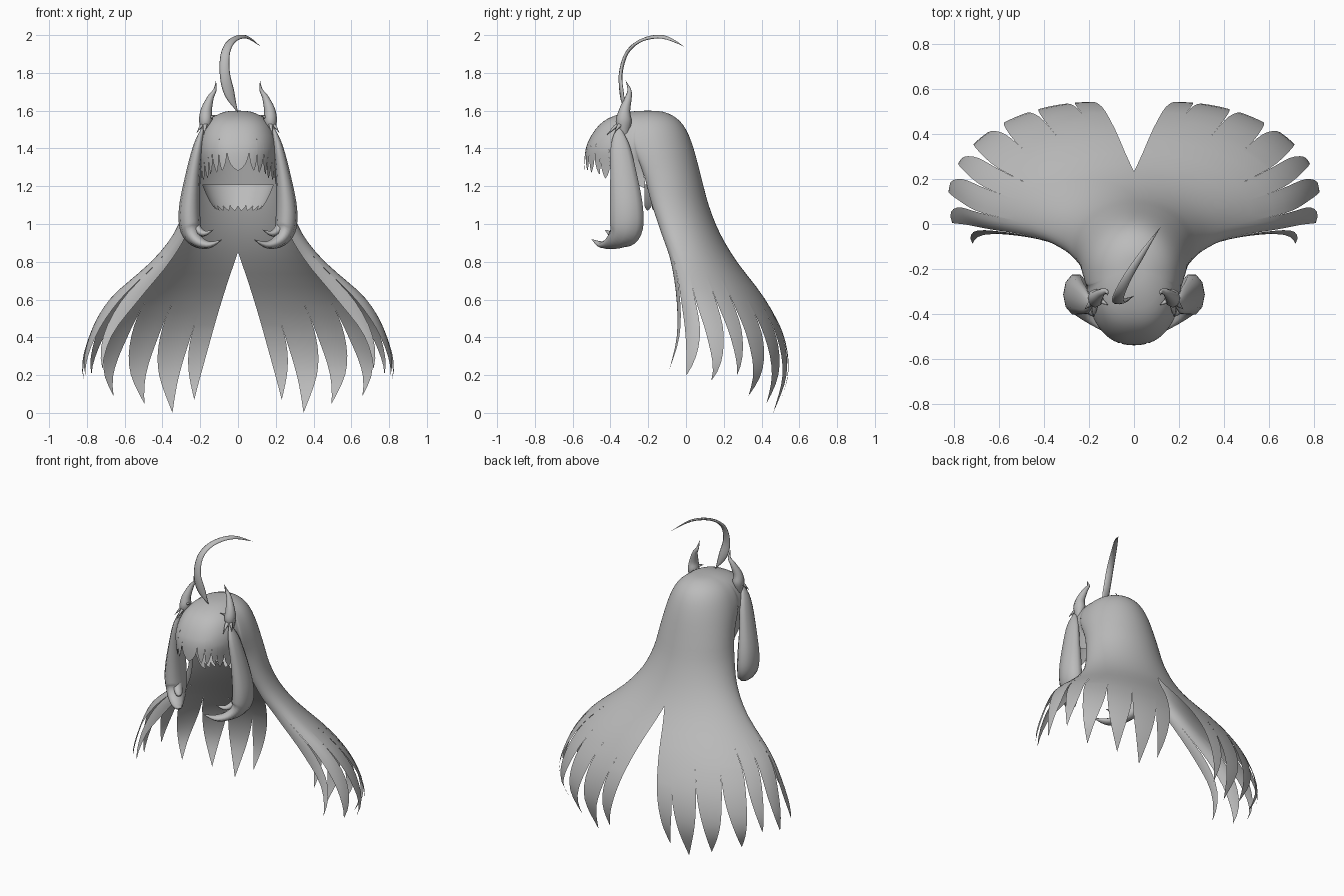
import bpy, bmesh
from math import sin, cos, pi, sqrt
from mathutils import Vector

cube = bpy.data.objects.get("Cube")
if cube:
    bpy.data.objects.remove(cube, do_unlink=True)

grey = bpy.data.materials.new("hair grey")
grey.use_nodes = True
colour = (0.5, 0.5, 0.5, 1)
grey.diffuse_color = colour
grey.node_tree.nodes["Principled BSDF"].inputs["Base Color"].default_value = colour


def spline(keys, s):
    """Smooth interpolation through a list of equal-length tuples."""
    k = max(0, min(int(s), len(keys) - 2))
    f = s - k
    a, b, c, d = (keys[max(0, min(i, len(keys) - 1))] for i in range(k - 1, k + 3))
    return [q + f * ((r - p) / 2 + f * (p - 2.5 * q + 2 * r - w / 2
            + f * (1.5 * (q - r) + (w - p) / 2))) for p, q, r, w in zip(a, b, c, d)]


def finish(name, bm, mirror=True):
    bmesh.ops.remove_doubles(bm, verts=bm.verts, dist=0.0005)
    bmesh.ops.recalc_face_normals(bm, faces=bm.faces)
    for face in bm.faces:
        face.smooth = True
    mesh = bpy.data.meshes.new(name)
    bm.to_mesh(mesh)
    bm.free()
    mesh.materials.append(grey)
    obj = bpy.data.objects.new(name, mesh)
    bpy.context.collection.objects.link(obj)
    if mirror:
        mod = obj.modifiers.new("mirror", 'MIRROR')
        mod.merge_threshold = 0.002


def skin(bm, rows, closed=False):
    """Join rows of points with quads."""
    grid = [[bm.verts.new(p) for p in row] for row in rows]
    n = len(grid[0])
    for r0, r1 in zip(grid, grid[1:]):
        for j in range(n if closed else n - 1):
            k = (j + 1) % n
            bm.faces.new((r0[j], r0[k], r1[k], r1[j]))


def strand(bm, surf, levels, t0, t1, tc, slit, tip, cols=4, steps=10, power=2.0):
    """Strip of a surface that narrows to a point below the slit."""
    spans = [(z, 1) for z in levels if z > slit + 0.01]
    spans += [(slit + (tip - slit) * i / steps, 1 - (i / steps) ** power)
              for i in range(steps + 1)]
    skin(bm, [[surf(tc + (t0 + (t1 - t0) * j / cols - tc) * w, z)
               for j in range(cols + 1)] for z, w in spans])


def sweep(name, keys, ref, sides=8, steps=5, mirror=True):
    """Oval tube through (x, y, z, half width, half depth along ref)."""
    total = (len(keys) - 1) * steps
    pts = [spline(keys, i / steps) for i in range(total + 1)]
    rows = []
    for i, p in enumerate(pts):
        tangent = Vector(pts[min(i + 1, total)][:3]) - Vector(pts[max(i - 1, 0)][:3])
        side = tangent.cross(Vector(ref)).normalized()
        up = side.cross(tangent).normalized()
        rows.append([Vector(p[:3]) + side * cos(a) * max(p[3], 0) + up * sin(a) * max(p[4], 0)
                     for a in (2 * pi * j / sides for j in range(sides))])
    bm = bmesh.new()
    skin(bm, rows, True)
    finish(name, bm, mirror)


# Main hair sections: height, half width, back y, widest y, edge x, edge y, fringe y
SECTIONS = [
    (1.6, 0, -.2, -.2, 0, -.2, -.2),
    (1.594, .07, -.12, -.2, .07, -.22, -.3),
    (1.56, .14, -.05, -.2, .14, -.25, -.41),
    (1.5, .19, 0, -.2, .185, -.27, -.48),
    (1.4, .225, .04, -.18, .21, -.27, -.53),
    (1.25, .25, .08, -.13, .2, -.22, -.54),
    (1.1, .28, .12, -.1, .22, -.18, -.54),
    (.95, .34, .18, -.05, .27, -.13, -.54),
    (.8, .46, .27, 0, .36, -.08, -.54),
    (.6, .68, .42, .05, .52, -.05, -.54),
    (.4, .79, .52, .1, .66, -.05, -.54),
    (.2, .825, .54, .1, .69, -.1, -.54),
    (0, .73, .475, -.03, .62, -.16, -.54),
]


def section_at(z):
    lo, hi = 0, len(SECTIONS) - 1
    for _ in range(24):
        mid = (lo + hi) / 2
        if spline(SECTIONS, mid)[0] > z:
            lo = mid
        else:
            hi = mid
    return spline(SECTIONS, lo)


def hair(t, z):
    """t: 0 back centre, 1 front edge of the long hair, 2 fringe centre."""
    _, wide, back, mid, ex, ey, front = section_at(z)
    d = max(0, .85 - z)
    inner = .36 * d - .1 * d * d
    if t <= .75:
        a = t / .75 * pi / 2
        return (inner + (wide - inner) * sin(a), mid + (back - mid) * cos(a), z)
    if t <= 1:
        a = (t - .75) * 2 * pi
        return (ex + (wide - ex) * cos(a), mid + (ey - mid) * sin(a), z)
    a = min(t - 1, 1) * pi / 2
    return (ex * max(cos(a), 0) ** .8, ey + (front - ey) * sin(a), z)


LEVELS = [spline(SECTIONS, i / 3)[0] for i in range(33)]

# Long back hair, split at the centre and into pointed strands
bm = bmesh.new()
for t0, t1, tc, slit, tip in [
        (0, .08, .01, .44, .07), (.08, .21, .11, .5, 0), (.21, .35, .255, .56, .05),
        (.35, .49, .43, .58, .09), (.49, .61, .56, .68, .2), (.61, .75, .7, .66, .17),
        (.75, .89, .83, .7, .2), (.89, 1, .97, .82, .23)]:
    strand(bm, hair, LEVELS, t0, t1, tc, slit, tip)

# Crown and fringe
for t0, t1, tc, slit, tip in [
        (1, 1.2, 1.03, 1.32, 1.19), (1.2, 1.36, 1.3, 1.34, 1.23),
        (1.36, 1.5, 1.45, 1.38, 1.24), (1.5, 1.6, 1.53, 1.4, 1.26),
        (1.6, 1.73, 1.68, 1.42, 1.27), (1.73, 1.87, 1.78, 1.43, 1.28),
        (1.87, 2, 2, 1.43, 1.28)]:
    strand(bm, hair, LEVELS, t0, t1, tc, slit, tip, steps=8, power=3.5)
finish("main_hair", bm)


# Short layer at the nape with a ragged hem
def nape(t, z):
    k = max(0, (z - 1.06) / .15)
    w = .08 + .11 * sqrt(k)
    a = t * pi / 2
    return (w * sin(a), -.22 + (.1 + .1 * k) * cos(a), z)


bm = bmesh.new()
for i in range(5):
    strand(bm, nape, (1.21, 1.18, 1.15, 1.12), i / 5, (i + 1) / 5, (i + .5) / 5,
           1.1, 1.07, cols=3, steps=4)
finish("nape_hair", bm)

# Side locks with curled ends
sweep("side_lock", [
    (.18, -.36, 1.53, 0, 0), (.21, -.35, 1.42, .024, .05), (.24, -.33, 1.25, .04, .075),
    (.257, -.315, 1.08, .056, .092), (.25, -.32, .97, .055, .09),
    (.215, -.37, .91, .035, .06), (.15, -.44, .89, .018, .03), (.08, -.5, .92, 0, 0)],
    (0, 1, 0), sides=10)
sweep("side_lock_curl", [
    (.24, -.3, 1.06, .02, .03), (.22, -.34, .98, .025, .035),
    (.18, -.39, .95, .016, .022), (.13, -.43, .97, 0, 0)], (0, 1, 0))

# Horn-shaped tufts and the small spikes at their roots
sweep("horn_tuft", [
    (.18, -.33, 1.47, .012, .02), (.172, -.33, 1.54, .034, .042),
    (.168, -.325, 1.6, .03, .03), (.145, -.305, 1.67, .017, .018),
    (.122, -.3, 1.71, .009, .01), (.117, -.32, 1.76, 0, 0)], (0, 1, 0))
for name, end in (("front_root_spike", (.18, -.42, 1.47)),
                  ("inner_root_spike", (.115, -.36, 1.575)),
                  ("outer_root_spike", (.22, -.38, 1.48))):
    root = Vector((.17, -.33, 1.54))
    mid = root.lerp(Vector(end), .5) + Vector((0, 0, .01))
    sweep(name, [(*root, .016, .014), (*mid, .012, .009), (*end, 0, 0)], (.3, .2, 1),
          sides=5, steps=3)

# Single tall curved strand on the crown
sweep("crown_strand", [
    (0, -.32, 1.59, 0, 0), (-.045, -.34, 1.69, .028, .009), (-.07, -.345, 1.8, .027, .01),
    (-.065, -.31, 1.91, .024, .009), (-.025, -.23, 1.975, .02, .008),
    (.045, -.12, 1.99, .014, .007), (.12, -.01, 1.94, 0, 0)],
    (.1, 1, -.9), mirror=False)
